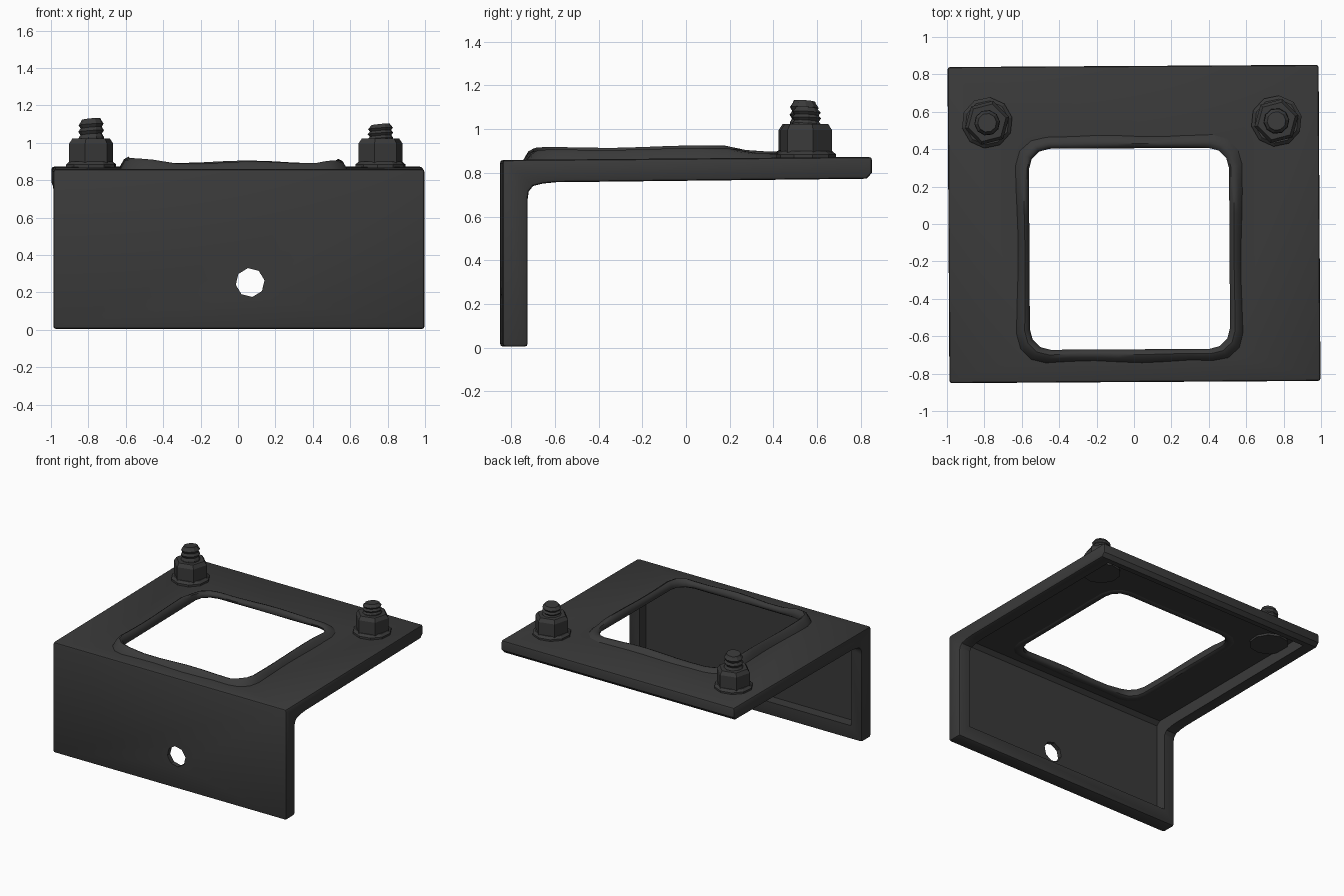
import bpy, bmesh, math

if "Cube" in bpy.data.objects:
    bpy.data.objects.remove(bpy.data.objects["Cube"])

mat = bpy.data.materials.new("dark_metal")
mat.diffuse_color = (0.042, 0.042, 0.042, 1)
mat.use_nodes = True
mat.node_tree.nodes["Principled BSDF"].inputs["Base Color"].default_value = mat.diffuse_color
YAW = 0.006  # whole bracket sits very slightly turned


def top(y):
    return 0.866 + 0.008 * y


def bottom(y):
    return 0.763 + 0.012 * y


def loft(name, rings, closed=False):
    """Skin equal-length rings of points; cap the ends or close the loop."""
    bm = bmesh.new()
    vs = [[bm.verts.new(p) for p in r] for r in rings]
    n = len(rings[0])
    pairs = list(zip(vs, vs[1:])) + ([(vs[-1], vs[0])] if closed else [])
    for a, b in pairs:
        for i in range(n):
            j = (i + 1) % n
            bm.faces.new((a[i], a[j], b[j], b[i]))
    if not closed:
        bm.faces.new(vs[0][::-1])
        bm.faces.new(vs[-1])
    bmesh.ops.recalc_face_normals(bm, faces=bm.faces)
    me = bpy.data.meshes.new(name)
    bm.to_mesh(me)
    bm.free()
    ob = bpy.data.objects.new(name, me)
    bpy.context.collection.objects.link(ob)
    ob.rotation_euler.z = YAW
    me.materials.append(mat)
    return ob


def lathe(name, cx, cy, profile, n, turn=0.0, tilt=0.0):
    def ring(r, z):
        angs = [turn + 2 * math.pi * i / n for i in range(n)]
        return [(cx + r * math.cos(a), cy + r * math.sin(a), z + tilt * math.cos(a + 0.6)) for a in angs]
    return loft(name, [ring(r, z) for r, z in profile])


def smooth(ob, angle):
    bpy.ops.object.select_all(action='DESELECT')
    ob.select_set(True)
    bpy.context.view_layer.objects.active = ob
    bpy.ops.object.shade_smooth_by_angle(angle=math.radians(angle))


# window outline: rounded rectangle with extra points along the sides
X0, X1, Y0, Y1 = -0.56, 0.51, -0.67, 0.405


def outline(off):
    r = 0.11 + off * 0.7
    x0, x1, y0, y1 = X0 - off, X1 + off, Y0 - off, Y1 + off
    centres = [(x1 - r, y1 - r, 0), (x0 + r, y1 - r, 90), (x0 + r, y0 + r, 180), (x1 - r, y0 + r, 270)]
    arcs = [[(cx + r * math.cos(math.radians(a + 30 * k)), cy + r * math.sin(math.radians(a + 30 * k)))
             for k in range(4)] for cx, cy, a in centres]
    pts = []
    for i, arc in enumerate(arcs):
        pts += arc
        (ax, ay), (bx, by) = arc[-1], arcs[(i + 1) % 4][0]
        pts += [(ax + (bx - ax) * t / 7, ay + (by - ay) * t / 7) for t in range(1, 7)]
    return pts


# bent plate: L-shaped section swept along x
L = 0.845
profile = [(-L, 0.005), (-L, 0.859), (L, top(L)), (L, 0.80), (L - 0.025, bottom(L)),
           (-0.60, 0.757), (-0.66, 0.751), (-0.705, 0.74), (-0.725, 0.715), (-0.73, 0.68), (-0.73, 0.005)]
plate = loft("bent_plate", [[(x, y, z) for y, z in profile] for x in (-0.992, 0.992)])
bev = plate.modifiers.new("bevel", 'BEVEL')
bev.width, bev.segments, bev.limit_method, bev.angle_limit = 0.014, 2, 'ANGLE', math.radians(50)

# cutters: hollow inner side (thin sheet with a thicker border), window, octagonal front hole
hollow_profile = [(-0.81, 0.11), (-0.81, 0.82), (-0.78, 0.847), (0.78, 0.857), (0.78, 0.6), (-0.6, 0.6), (-0.6, 0.11)]
hollow = loft("hollow_cutter", [[(x, y, z) for y, z in hollow_profile] for x in (-0.9, 0.9)])
window = loft("window_cutter", [[(x, y, z) for x, y in outline(0.03)] for z in (0.6, 1.1)])
hole = loft("hole_cutter", [[(0.06 + 0.078 * math.cos(a), y, 0.253 + 0.078 * math.sin(a))
                             for a in [math.pi * (k + 0.2) / 4 for k in range(8)]] for y in (-1.0, -0.6)])
for cutter in (hollow, window, hole):
    cutter.hide_render = True
    cutter.hide_set(True)
    m = plate.modifiers.new("cut", 'BOOLEAN')
    m.operation, m.solver, m.object = 'DIFFERENCE', 'EXACT', cutter
bpy.context.view_layer.objects.active = plate
for m in list(plate.modifiers):
    bpy.ops.object.modifier_apply(modifier=m.name)
for cutter in (hollow, window, hole):
    bpy.data.objects.remove(cutter)
smooth(plate, 30)


# uneven raised lip lining the window
def lip_height(x, y):
    h = 0.038 + 0.008 * math.sin(9 * x + 1) + 0.006 * math.sin(8 * y - 2) * math.cos(4 * x)
    if abs(x) > 0.45 and y < 0.2:
        h += 0.01
    if y > 0.3:
        h *= 0.7
    return h


rings = []
for off, kind, k in [(0.068, 't', -0.1), (0.046, 't', 0.75), (0.026, 't', 1.0), (0.01, 't', 0.8),
                     (0.0, 't', 0.25), (0.003, 'b', -0.01), (0.02, 'b', -0.022), (0.05, 'b', -0.018)]:
    ring = []
    for x, y in outline(off):
        s = 1 + off * 0.14 * math.sin(11 * x + 7 * y)
        ring.append((x * s, y * s, top(y) + (k * lip_height(x, y) if kind == 't' else k)))
    rings.append(ring)
smooth(loft("window_lip", rings, closed=True), 45)

# studs with washers and hex nuts
for side, cx, cy, tip in (("left", -0.782, 0.546, 1.134), ("right", 0.765, 0.546, 1.104)):
    z = top(cy)
    lathe(side + "_washer", cx, cy, [(0.137, z - 0.03), (0.137, z + 0.014), (0.118, z + 0.03)], 10, 0.2)
    lathe(side + "_nut", cx, cy, [(0.122, z + 0.02), (0.122, z + 0.125), (0.104, z + 0.152), (0.07, z + 0.152)],
          6, 0.25)
    base = z + 0.14
    step = (tip - base) / 7
    radii = [0.068, 0.068, 0.058, 0.069, 0.057, 0.067, 0.055, 0.05]
    stud = [(r, base + i * step - (0.006 if i == 7 else 0)) for i, r in enumerate(radii)]
    lathe(side + "_stud", cx, cy, stud, 10, 0.1, 0.006)
